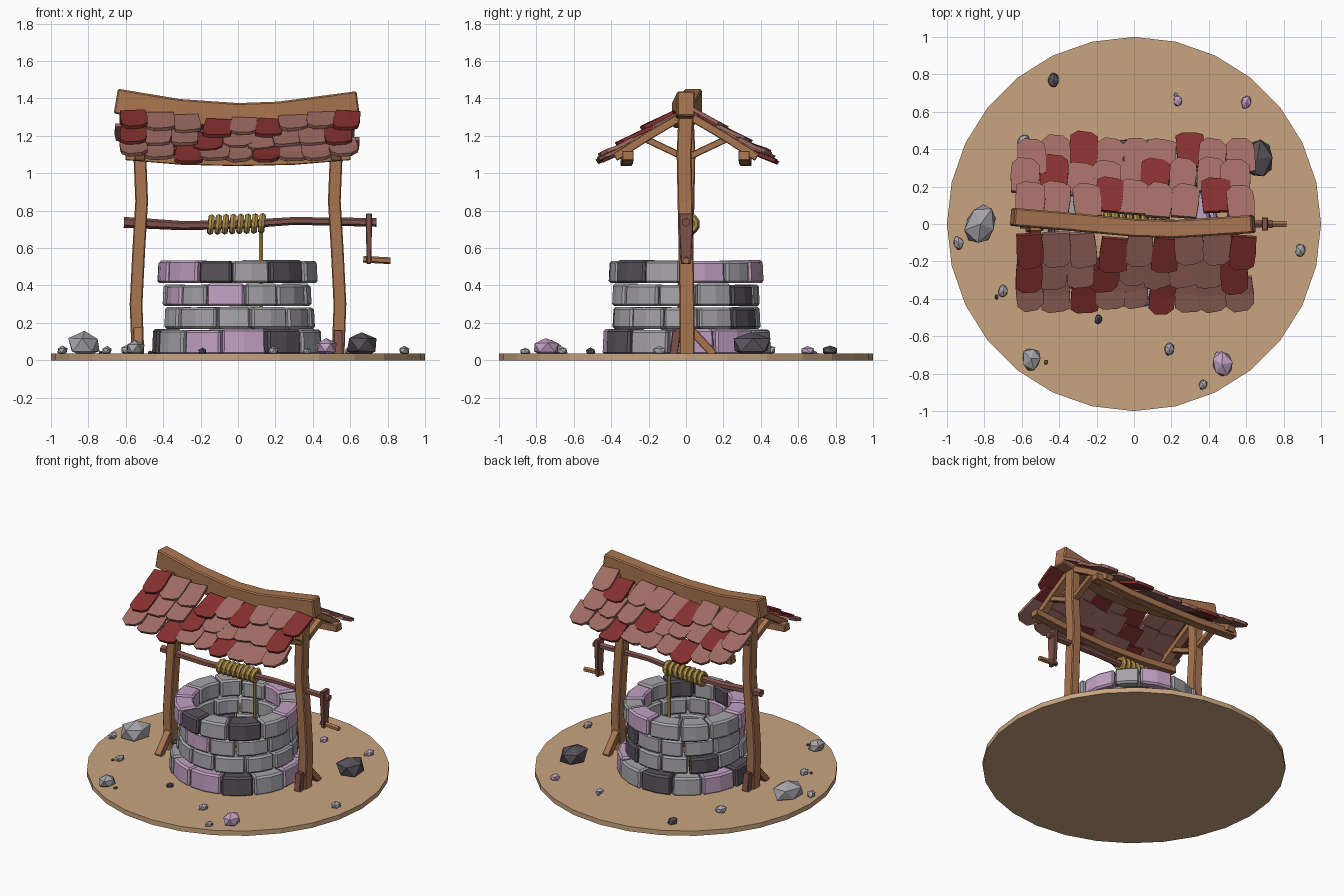
import bpy, bmesh, random
from math import sin, cos, pi, radians
from mathutils import Vector, Matrix

random.seed(4)
if "Cube" in bpy.data.objects:
    bpy.data.objects.remove(bpy.data.objects["Cube"])


def material(name, hexcode):
    """Flat colour from an sRGB hex code."""
    rgb = [int(hexcode[i:i + 2], 16) / 255 for i in (0, 2, 4)]
    lin = [c / 12.92 if c < 0.04 else ((c + 0.055) / 1.055) ** 2.4 for c in rgb]
    m = bpy.data.materials.new(name)
    m.use_nodes = True
    m.diffuse_color = (*lin, 1)
    m.node_tree.nodes["Principled BSDF"].inputs["Base Color"].default_value = (*lin, 1)
    return m


SAND = material("sand", "c9a580")
WOOD = material("wood", "a97550")
DARK_WOOD = material("dark wood", "7f524a")
TILE = material("clay tile", "a06c64")
RED = material("red tile", "85302f")
ROPE = material("rope", "b2934a")
LIGHT = material("light stone", "a5a3a8")
DARK = material("dark stone", "57525a")
PINK = material("pink stone", "c0a0c2")
STONES = {"L": LIGHT, "D": DARK, "P": PINK}


def finish(name, bm, mats, bevel=0.0):
    bmesh.ops.recalc_face_normals(bm, faces=bm.faces)
    me = bpy.data.meshes.new(name)
    bm.to_mesh(me)
    bm.free()
    for m in mats:
        me.materials.append(m)
    ob = bpy.data.objects.new(name, me)
    bpy.context.collection.objects.link(ob)
    if bevel:
        mod = ob.modifiers.new("worn edges", "BEVEL")
        mod.width, mod.segments, mod.limit_method = bevel, 1, "ANGLE"
        mod.angle_limit = radians(40)
    return ob


def sweep(name, pts, a, b, mat, sides=4, bevel=0.0, taper=None):
    """Sweep a box or round section with half sizes a, b along points."""
    pts = [Vector(p) for p in pts]
    bm = bmesh.new()
    rings = []
    for i, p in enumerate(pts):
        t = (pts[min(i + 1, len(pts) - 1)] - pts[max(i - 1, 0)]).normalized()
        ref = Vector((0, 1, 0)) if abs(t.x) > 0.8 else Vector((1, 0, 0))
        s = (ref - t * ref.dot(t)).normalized()
        n = t.cross(s)
        k = (taper[i] if taper else 1) * (2 ** 0.5 if sides == 4 else 1)
        ring = []
        for j in range(sides):
            ang = 2 * pi * (j + 0.5) / sides
            ring.append(bm.verts.new(p + s * (a * k * cos(ang)) + n * (b * k * sin(ang))))
        rings.append(ring)
    for r0, r1 in zip(rings, rings[1:]):
        for j in range(sides):
            q = (j + 1) % sides
            bm.faces.new((r0[j], r0[q], r1[q], r1[j]))
    bm.faces.new(rings[0])
    bm.faces.new(rings[-1])
    return finish(name, bm, [mat], bevel)


# Ground disc
bm = bmesh.new()
bmesh.ops.create_cone(bm, cap_ends=True, segments=28, radius1=1, radius2=1, depth=0.035,
                      matrix=Matrix.Translation((0, 0, 0.0175)) @ Matrix.Rotation(pi / 2, 4, "Z"))
finish("ground", bm, [SAND])


# Well wall: four rings of curved blocks
def stone_ring(name, z0, z1, outer, inner, start, colours):
    bm = bmesh.new()
    step = 2 * pi / len(colours)
    edges = [radians(start) + step * i + random.uniform(-.06, .06) for i in range(len(colours))]
    edges.append(edges[0] + 2 * pi)
    for i, c in enumerate(colours):
        dr, dz = random.uniform(-.012, .008), random.uniform(-.006, .004)
        cols = []
        for k in range(3):
            ang = edges[i] + 0.012 + (edges[i + 1] - edges[i] - 0.024) * k / 2
            d = Vector((sin(ang), -cos(ang), 0))
            corners = ((inner + dr, z0), (outer + dr, z0), (outer + dr - .006, z1 + dz), (inner + dr, z1 + dz))
            cols.append([bm.verts.new(d * r + Vector((0, 0, z))) for r, z in corners])
        faces = [bm.faces.new(cols[0]), bm.faces.new(cols[-1])]
        for p, q in zip(cols, cols[1:]):
            for j in range(4):
                h = (j + 1) % 4
                faces.append(bm.faces.new((p[j], p[h], q[h], q[j])))
        for f in faces:
            f.material_index = "LDP".index(c)
    finish(name, bm, [LIGHT, DARK, PINK], 0.012)


stone_ring("wall_ring_bottom", .03, .165, .455, .31, -39, "PPDLPPLDLPDL")
stone_ring("wall_ring_lower", .168, .285, .405, .29, -20, "LLLLLDLLDLLL")
stone_ring("wall_ring_upper", .29, .408, .40, .29, -24, "PLLLLDLLLLPL")
stone_ring("wall_ring_top", .412, .533, .425, .29, -32, "DLDLPLPLLLPP")

# Posts with foot braces, rafters and struts; each end is the other turned half round
for side, label in ((1, "left"), (-1, "right")):
    def turned(pts):
        return [(x * side, y * side, z) for x, y, z in pts]
    sweep(label + "_post", turned([(.535, .005, .03), (.545, .005, .3), (.53, 0, .6), (.515, -.005, .85),
                                   (.525, -.01, 1.1), (.525, 0, 1.33)]), .034, .04, WOOD, bevel=.006)
    sweep(label + "_long_foot_brace", turned([(.535, .02, .17), (.535, .15, .03)]), .025, .022, WOOD, bevel=.004)
    sweep(label + "_short_foot_brace", turned([(.535, -.05, .16), (.535, -.066, .03)]), .024, .022, DARK_WOOD, bevel=.004)
    for s, face in ((-1, "front"), (1, "back")):
        x = .525 * side
        sweep(f"{label}_{face}_rafter", [(x, s * .03, 1.30), (x, s * .2, 1.2), (x, s * .38, 1.085)],
              .028, .022, WOOD, bevel=.004)
        sweep(f"{label}_{face}_strut", [(x, s * .02, 1.09), (x, s * .21, 1.18)], .022, .018, WOOD, bevel=.004)

# Ridge beam, sagging in the middle
sweep("ridge_beam", [(-.65, .038, 1.385), (-.32, .01, 1.33), (0, -.02, 1.308), (.22, -.027, 1.316), (.64, 0, 1.372)],
      .048, .067, WOOD, bevel=.008)

# Eave beams
for s, face in ((-1, "front"), (1, "back")):
    sweep(face + "_eave_beam", [(-.6, s * .31, 1.095), (-.3, s * .315, 1.07), (0, s * .32, 1.063),
                                (.3, s * .315, 1.07), (.6, s * .31, 1.095)], .03, .025, WOOD, bevel=.004)


# Roof tiles: three overlapping rows on each slope
def roof_tiles(name, s, reds):
    bm = bmesh.new()
    slope = radians(33)
    u = Vector((1, 0, 0))
    v = Vector((0, s * cos(slope), -sin(slope)))
    w = Vector((0, s * sin(slope), cos(slope)))
    for row in range(3):
        for i in range(9):
            red = i in reds[row]
            x = -.56 + .14 * i + (.012, -.012, .006)[row] + random.uniform(-.012, .012)
            low = .185 + .14 * row + random.uniform(-.015, .015) + (.025 if red else 0)
            half, length, thick = random.uniform(.07, .081), .2, .02
            origin = Vector((x, s * .05, 1.335 - .05 * (1 - (x / .65) ** 2)))
            turn = random.uniform(-.1, .1)
            lift = random.uniform(.012, .03)
            cut = random.uniform(.02, .045)
            outline = [(-half * .92, 0), (half * .92, 0), (half, .1), (half * .95, length - cut),
                       (half * .5, length - .008), (-half * .45, length), (-half * .95, length - cut * .8), (-half, .1)]
            layers = []
            for h in (0, thick):
                layer = []
                for a, b in outline:
                    d = b - length
                    rise = lift * b / length + .008 * (row == 2) * (b > .15)
                    layer.append(bm.verts.new(origin + u * (a + turn * d + .0) + v * (low + d - turn * a)
                                              + w * (h + rise)))
                layers.append(layer)
            lo, hi = layers
            n = len(outline)
            faces = [bm.faces.new((lo[j], lo[(j + 1) % n], hi[(j + 1) % n], hi[j])) for j in range(n)]
            for layer in layers:  # two flat strips and a tongue
                faces.append(bm.faces.new((layer[0], layer[1], layer[2], layer[7])))
                faces.append(bm.faces.new(layer[2:]))
            for f in faces:
                f.material_index = int(red)
    finish(name, bm, [TILE, RED])


roof_tiles("front_roof_tiles", -1, ({0, 3, 5, 8}, {0, 3, 8}, {2, 5}))
roof_tiles("back_roof_tiles", 1, ({3, 7}, {1, 5}, {2, 6}))

# Windlass: axle, crank arm and handle
sweep("axle", [(-.61, 0, .737), (-.58, 0, .736), (-.3, .01, .72), (0, .015, .725), (.3, 0, .745), (.74, 0, .737)],
      .026, .026, DARK_WOOD, sides=6, taper=[1.1, 1.1, .95, .9, .8, .9])
sweep("crank_arm", [(.7, 0, .785), (.7, 0, .7), (.7, 0, .515)], .016, .036, DARK_WOOD, bevel=.004, taper=[1, 1, .75])
sweep("crank_handle", [(.67, 0, .54), (.815, 0, .532)], .018, .018, WOOD, sides=6)

# Rope coils and hanging rope
for i in range(8):
    bpy.ops.mesh.primitive_torus_add(major_segments=10, minor_segments=6, major_radius=.038, minor_radius=.018,
                                     location=(-.145 + .039 * i, .018, .725 + .001 * i),
                                     rotation=(0, pi / 2 + .1, random.uniform(-.08, .08)))
    coil = bpy.context.object
    coil.name = f"rope_coil_{i + 1}"
    coil.data.materials.append(ROPE)
sweep("hanging_rope", [(.122, .02, .72), (.122, .02, .2)], .012, .012, ROPE, sides=6)

# Scattered rocks: x, y, radius, colour
ROCKS = [(-.82, 0, .105, "L"), (-.94, -.1, .036, "L"), (-.7, -.36, .035, "L"), (-.735, -.39, .014, "D"),
         (-.55, -.72, .062, "L"), (-.47, -.74, .015, "D"), (-.19, -.51, .027, "D"), (.19, -.67, .036, "L"),
         (.47, -.75, .072, "P"), (.37, -.86, .029, "L"), (.89, -.14, .036, "L"), (.66, .35, .105, "D"),
         (.6, .65, .036, "P"), (.235, .66, .03, "P"), (.225, .69, .013, "P"), (-.43, .77, .04, "D"),
         (-.59, .44, .042, "L")]
for i, (x, y, r, c) in enumerate(ROCKS):
    bm = bmesh.new()
    bmesh.ops.create_icosphere(bm, subdivisions=1, radius=r)
    for vert in bm.verts:
        vert.co *= random.uniform(.88, 1.1)
        vert.co = Vector((vert.co.x * .85, vert.co.y * 1.08, vert.co.z * .72))
    bmesh.ops.transform(bm, verts=bm.verts, matrix=Matrix.Translation((x, y, .035 + r * .45))
                        @ Matrix.Rotation(random.uniform(-.4, .2), 4, "Z"))
    finish(f"rock_{i + 1}", bm, [STONES[c]])
